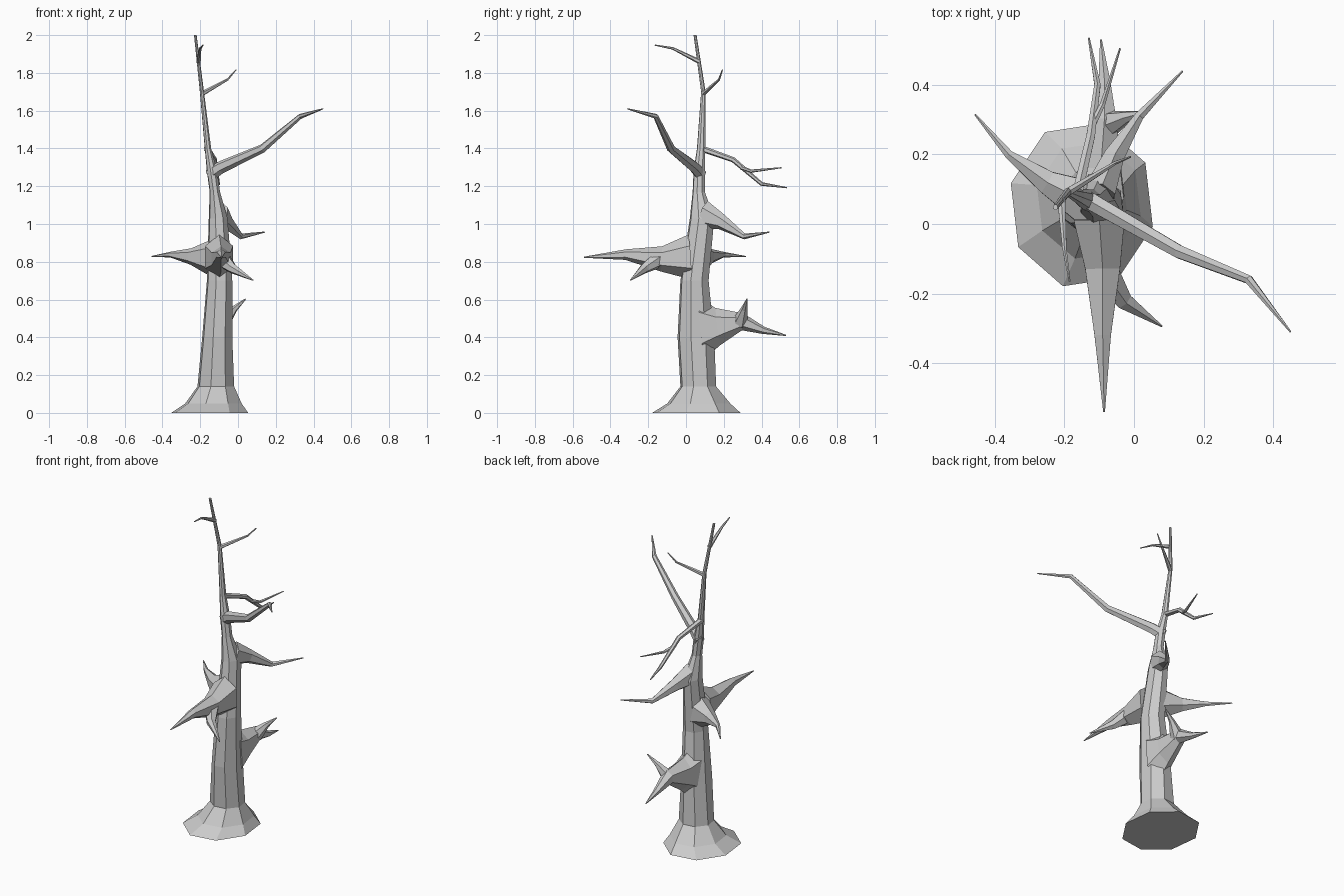
import bpy, bmesh, math
from mathutils import Vector

if "Cube" in bpy.data.objects:
    bpy.data.objects.remove(bpy.data.objects["Cube"])


def loft(name, rings):
    """Closed flat-shaded tube through rings of equal point count."""
    bm = bmesh.new()
    vs = [[bm.verts.new(p) for p in ring] for ring in rings]
    n = len(vs[0])
    for a, b in zip(vs, vs[1:]):
        for i in range(n):
            j = (i + 1) % n
            bm.faces.new((a[i], a[j], b[j], b[i]))
    bm.faces.new(vs[0][::-1])
    bm.faces.new(vs[-1])
    bmesh.ops.recalc_face_normals(bm, faces=bm.faces[:])
    me = bpy.data.meshes.new(name)
    bm.to_mesh(me)
    bm.free()
    ob = bpy.data.objects.new(name, me)
    bpy.context.collection.objects.link(ob)
    return ob


def trunk_ring(z, x0, x1, y0, y1, sides=8):
    """Octagonal section filling the given x and y limits."""
    ring = []
    for k in range(sides):
        a = math.tau * k / sides - 0.26
        ring.append(((x0 + x1 + 1.03 * (x1 - x0) * math.cos(a)) / 2,
                     (y0 + y1 + 1.03 * (y1 - y0) * math.sin(a)) / 2, z))
    return ring


def limb(name, path, radius, taper=1.0, stretch=1.0, sides=6):
    """Tube along path, thinning to a tip, taller at its root; welded to the tree."""
    pts = [Vector(p) for p in path]
    run = [0.0]
    for a, b in zip(pts, pts[1:]):
        run.append(run[-1] + (b - a).length)
    rings = []
    for i, p in enumerate(pts):
        left = 1 - run[i] / run[-1]
        r = 0.003 + radius * left ** taper
        tall = 1 + (stretch - 1) * left ** 3
        t = (pts[min(i + 1, len(pts) - 1)] - pts[max(i - 1, 0)]).normalized()
        side = t.cross(Vector((0, 0, 1))).normalized()
        up = side.cross(t)
        angles = [math.tau * (k + 0.5) / sides for k in range(sides)]
        rings.append([p + r * (side * math.cos(a) + up * math.sin(a) * tall) for a in angles])
    part = loft(name, rings)
    mod = tree.modifiers.new(name, 'BOOLEAN')
    mod.operation = 'UNION'
    mod.solver = 'EXACT'
    mod.object = part
    bpy.ops.object.modifier_apply(modifier=mod.name)
    bpy.data.objects.remove(part)


# trunk with flared root: z, x limits, y limits
tree = loft("dead_tree", [trunk_ring(*s) for s in (
    (0, -0.355, 0.055, -0.18, 0.29),
    (0.05, -0.28, 0.02, -0.10, 0.235),
    (0.14, -0.215, -0.02, -0.03, 0.16),
    (0.40, -0.19, -0.03, -0.045, 0.15),
    (0.70, -0.165, -0.03, -0.03, 0.12),
    (1.03, -0.155, -0.055, 0.02, 0.15),
    (1.17, -0.15, -0.095, 0.035, 0.10),
    (1.28, -0.165, -0.11, 0.04, 0.10),
    (1.40, -0.176, -0.142, 0.058, 0.102),
    (1.70, -0.202, -0.18, 0.08, 0.104),
    (2.0, -0.233, -0.219, 0.04, 0.056))])
bpy.context.view_layer.objects.active = tree

# middle height: thick front limb, its fork, and the left limb
limb("front_limb", [(-0.1, 0.02, 0.825), (-0.09, -0.13, 0.815), (-0.09, -0.32, 0.838),
                    (-0.086, -0.54, 0.824)], 0.082, 1.3, 1.4)
limb("front_fork", [(-0.09, -0.13, 0.82), (-0.03, -0.22, 0.765), (0.08, -0.294, 0.702)], 0.045)
limb("left_limb", [(-0.12, 0.055, 0.82), (-0.25, 0.12, 0.828), (-0.36, 0.2, 0.838),
                   (-0.457, 0.315, 0.828)], 0.075, 1.8, 1.4)

# long right limb
limb("right_limb", [(-0.15, 0.08, 1.26), (-0.09, 0.045, 1.3), (0.13, -0.08, 1.4),
                    (0.33, -0.16, 1.57), (0.45, -0.31, 1.61)], 0.026, 0.6, 1.3)

# back limbs and their twigs, from low to high
limb("low_back_limb", [(-0.1, 0.08, 0.45), (-0.095, 0.17, 0.458), (-0.085, 0.3, 0.482),
                       (-0.085, 0.41, 0.437), (-0.095, 0.53, 0.41)], 0.08, 1.2, 2.0)
limb("low_back_twig", [(-0.08, 0.285, 0.48), (-0.02, 0.308, 0.55), (0.04, 0.323, 0.603)], 0.04, 1.3)
limb("mid_back_limb", [(-0.1, 0.09, 1.05), (-0.06, 0.19, 1.01), (0.015, 0.31, 0.934),
                       (0.14, 0.44, 0.957)], 0.048, 1.5, 1.5)
limb("upper_back_limb", [(-0.165, 0.08, 1.4), (-0.125, 0.25, 1.34), (-0.105, 0.4, 1.212),
                         (-0.13, 0.535, 1.192)], 0.014, 0.5)
limb("upper_back_twig", [(-0.117, 0.29, 1.3), (-0.09, 0.345, 1.28), (-0.04, 0.505, 1.298)], 0.008)

# twigs near the top
limb("top_right_twig", [(-0.19, 0.092, 1.69), (-0.055, 0.175, 1.765), (-0.01, 0.193, 1.817)], 0.01)
limb("top_front_twig", [(-0.209, 0.07, 1.86), (-0.2, -0.07, 1.93), (-0.185, -0.165, 1.947)], 0.01)
